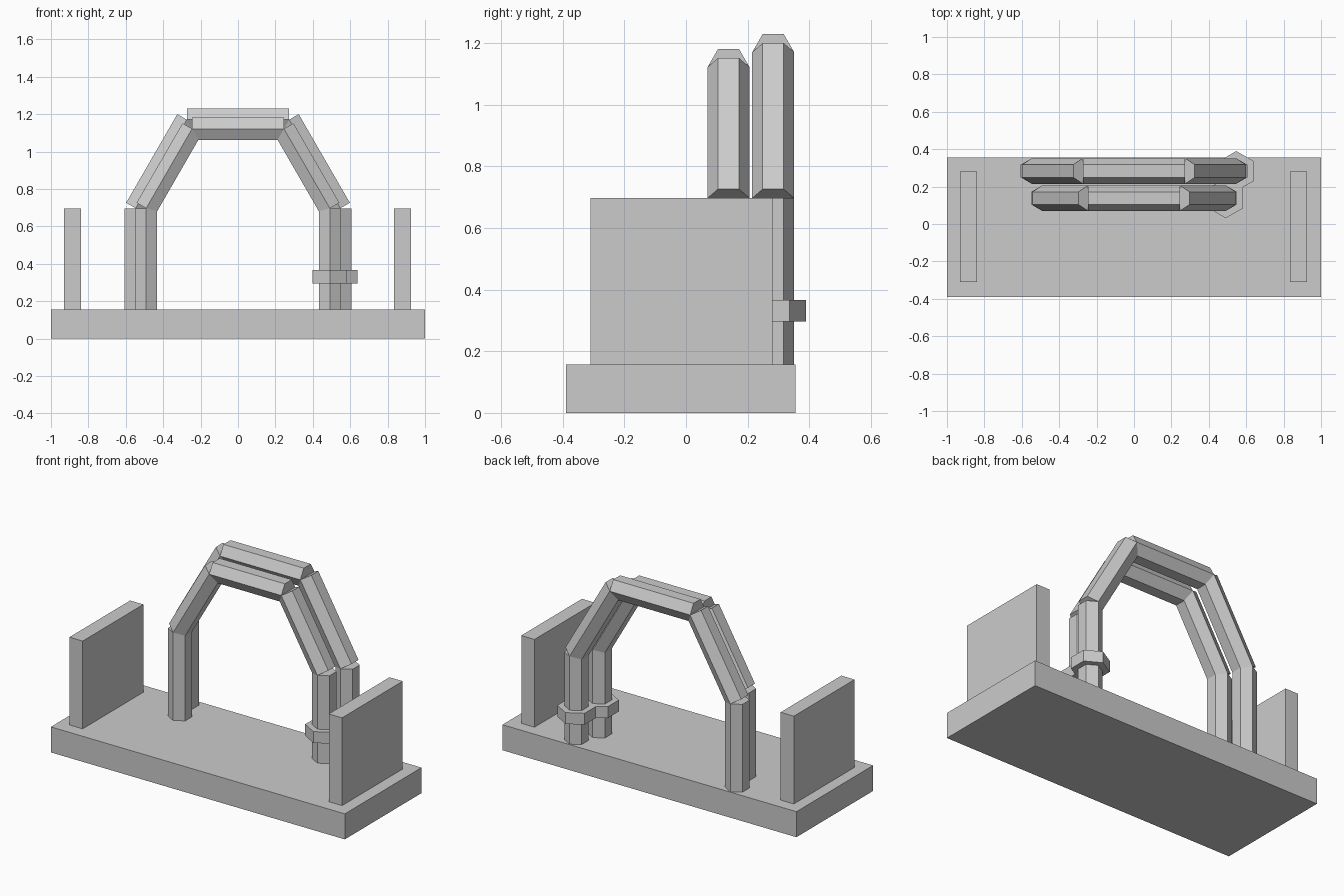
import bpy
from math import cos, sin, radians
from mathutils import Vector, Matrix

cube = bpy.data.objects.get("Cube")
if cube:
    bpy.data.objects.remove(cube, do_unlink=True)

GREY = (0.6, 0.6, 0.6, 1)
grey = bpy.data.materials.new("plain_grey")
grey.use_nodes = True
grey.diffuse_color = GREY
grey.node_tree.nodes["Principled BSDF"].inputs["Base Color"].default_value = GREY


def finish(name):
    obj = bpy.context.object
    obj.name = name
    obj.data.materials.append(grey)
    return obj


def box(name, low, high):
    low, high = Vector(low), Vector(high)
    bpy.ops.mesh.primitive_cube_add(size=1)
    obj = finish(name)
    obj.data.transform(Matrix.Translation((low + high) / 2) @ Matrix.Diagonal((*(high - low), 1)))


def hex_bar(name, start, end, radius):
    """Six-sided bar between two points in an XZ plane, corners pointing along y."""
    start, end = Vector(start), Vector(end)
    axis = (end - start).normalized()
    side = Vector((0, 1, 0)).cross(axis)
    bpy.ops.mesh.primitive_cylinder_add(vertices=6, radius=radius, depth=(end - start).length)
    obj = finish(name)
    turn = Matrix((side, (0, 1, 0), axis)).transposed().to_4x4()
    obj.data.transform(Matrix.Translation((start + end) / 2) @ turn)


# Floor slab and two end walls
FLOOR, SPRING = 0.157, 0.697
box("base_slab", (-1, -0.39, 0), (1, 0.355, FLOOR))
box("right_wall", (-0.93, -0.31, FLOOR), (-0.84, 0.28, SPRING))
box("left_wall", (0.835, -0.31, FLOOR), (0.925, 0.28, SPRING))

# Two nested arches, each half a hexagon standing on posts
for label, y, span in (("front", 0.138, 0.491), ("back", 0.283, 0.547)):
    corners = [(span * cos(radians(a)), y, SPRING + span * sin(radians(a)))
               for a in (0, 60, 120, 180)]
    path = [(span, y, FLOOR)] + corners + [(-span, y, FLOOR)]
    parts = ("left_post", "left_brace", "top_beam", "right_brace", "right_post")
    for part, start, end in zip(parts, path, path[1:]):
        hex_bar(f"{label}_{part}", start, end, 0.068)
    # Collar around the left post
    hex_bar(f"{label}_collar", (span, y, 0.296), (span, y, 0.366), 0.107)
